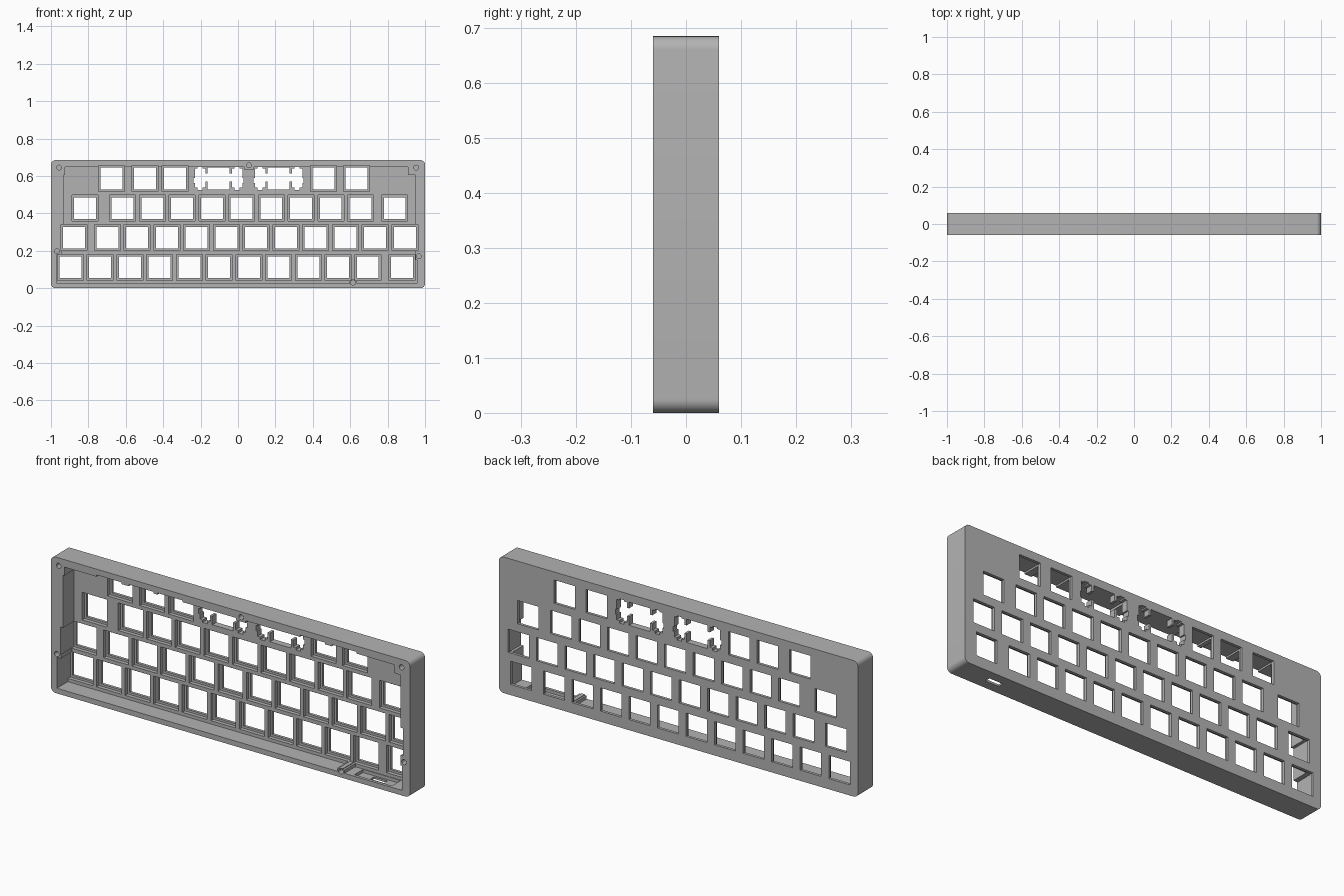
import bpy, bmesh, math

cube = bpy.data.objects.get("Cube")
if cube:
    bpy.data.objects.remove(cube, do_unlink=True)

FRONT, BACK = -0.06, 0.06
PLATE_INNER = 0.027      # inner face of the key plate
CLIP_FACE = 0.046        # start of the thin lip around each key
HEIGHT = 0.685
PITCH = 0.159

grey = bpy.data.materials.new("case_grey")
grey.use_nodes = True
colour = (0.45, 0.45, 0.45, 1)
grey.diffuse_color = colour
grey.node_tree.nodes["Principled BSDF"].inputs["Base Color"].default_value = colour


def prism(bm, outline, y0, y1):
    """Extrude an x-z outline from y0 to y1."""
    face = bm.faces.new([bm.verts.new((x, y0, z)) for x, z in outline])
    res = bmesh.ops.extrude_face_region(bm, geom=[face])
    verts = [g for g in res["geom"] if isinstance(g, bmesh.types.BMVert)]
    bmesh.ops.translate(bm, verts=verts, vec=(0, y1 - y0, 0))


def rect(x, z, w, h):
    return [(x - w / 2, z - h / 2), (x + w / 2, z - h / 2),
            (x + w / 2, z + h / 2), (x - w / 2, z + h / 2)]


def circle(x, z, r, n=20):
    return [(x + r * math.cos(math.tau * i / n), z + r * math.sin(math.tau * i / n))
            for i in range(n)]


def rounded(w, h, r, n=8):
    pts = []
    for k, (sx, sz) in enumerate([(1, 1), (-1, 1), (-1, -1), (1, -1)]):
        for i in range(n + 1):
            a = (k + i / n) * math.pi / 2
            pts.append((sx * (w / 2 - r) + r * math.cos(a),
                        h / 2 + sz * (h / 2 - r) + r * math.sin(a)))
    return pts


def make(name, outlines, y0, y1):
    bm = bmesh.new()
    for o in outlines:
        prism(bm, o, y0, y1)
    bmesh.ops.recalc_face_normals(bm, faces=bm.faces)
    mesh = bpy.data.meshes.new(name)
    bm.to_mesh(mesh)
    bm.free()
    mesh.materials.append(grey)
    obj = bpy.data.objects.new(name, mesh)
    bpy.context.collection.objects.link(obj)
    return obj


# Outer shell with rounded corners
case = make("keyboard_case", [rounded(2, HEIGHT, 0.025)], FRONT, BACK)
bpy.context.view_layer.objects.active = case
case.select_set(True)


def cut(name, outlines, y0, y1):
    cutter = make(name, outlines, y0, y1)
    cutter.hide_render = True
    mod = case.modifiers.new(name, "BOOLEAN")
    mod.operation = "DIFFERENCE"
    mod.solver = "EXACT"
    mod.use_self = True
    mod.object = cutter
    bpy.ops.object.modifier_apply(modifier=name)
    bpy.data.objects.remove(cutter, do_unlink=True)


# Key positions: each row has loose end keys around an evenly spaced run
def run(first, count):
    return [first + i * PITCH for i in range(count)]


rows = [
    (0.586, [-0.676, -0.497, -0.337, 0.457, 0.634]),
    (0.428, [-0.818] + run(-0.617, 9) + [0.838]),
    (0.270, [-0.877] + run(-0.698, 11)),
    (0.112, run(-0.896, 11) + [0.877]),
]
keys = [(x, z) for z, xs in rows for x in xs]
wide_keys = [-0.104, 0.217]
wide_z = rows[0][0]

# Open interior, stepped around the screw posts
cavity = [
    (-0.967, 0.026), (0.595, 0.026), (0.595, 0.046), (0.635, 0.046), (0.635, 0.026),
    (0.957, 0.026), (0.957, 0.15), (0.948, 0.15), (0.948, 0.605), (0.91, 0.605),
    (0.91, 0.647), (0.085, 0.647), (0.085, 0.636), (0.032, 0.636), (0.032, 0.647),
    (-0.925, 0.647), (-0.925, 0.605), (-0.932, 0.605), (-0.932, 0.34),
    (-0.945, 0.34), (-0.945, 0.18), (-0.967, 0.18),
]
cut("cavity", [cavity], FRONT - 0.02, PLATE_INNER)

# Key pockets and the square openings behind them
cut("key_pockets", [rect(x, z, 0.139, 0.139) for x, z in keys], FRONT - 0.03, CLIP_FACE)
cut("key_openings", [rect(x, z, 0.117, 0.117) for x, z in keys], 0, BACK + 0.02)

# Wide keys: square opening, two stabiliser slots, joining channel and notches
squares, channels, notches = [], [], []
for x in wide_keys:
    squares.append(rect(x, wide_z, 0.117, 0.117))
    channels.append(rect(x, wide_z + 0.006, 0.2, 0.042))
    for s in (-1, 1):
        sx = x + s * 0.099
        squares.append(rect(sx, wide_z + 0.003, 0.056, 0.103))
        notches.append(rect(sx, wide_z, 0.026, 0.122))
        notches.append(rect(sx + s * 0.02, wide_z - 0.01, 0.031, 0.026))
cut("stabiliser_slots", squares, 0, BACK + 0.02)
cut("stabiliser_channels", channels, -0.005, BACK + 0.03)
cut("stabiliser_notches", notches, -0.008, BACK + 0.04)

# Connector recess in the lower wall and its port slot
cut("port_recess", [rect(0.785, 0.025, 0.21, 0.03)], -0.045, PLATE_INNER - 0.003)
cut("port_slot", [rect(0.786, 0.01, 0.075, 0.05)], -0.014, 0.014)

# Blind screw holes in the front rim
screws = [(-0.957, 0.645), (0.953, 0.645), (0.059, 0.658),
          (-0.968, 0.198), (0.967, 0.171), (0.615, 0.03)]
cut("screw_holes", [circle(x, z, 0.013) for x, z in screws], FRONT - 0.04, -0.005)

bpy.ops.object.shade_smooth_by_angle(angle=math.radians(30))
